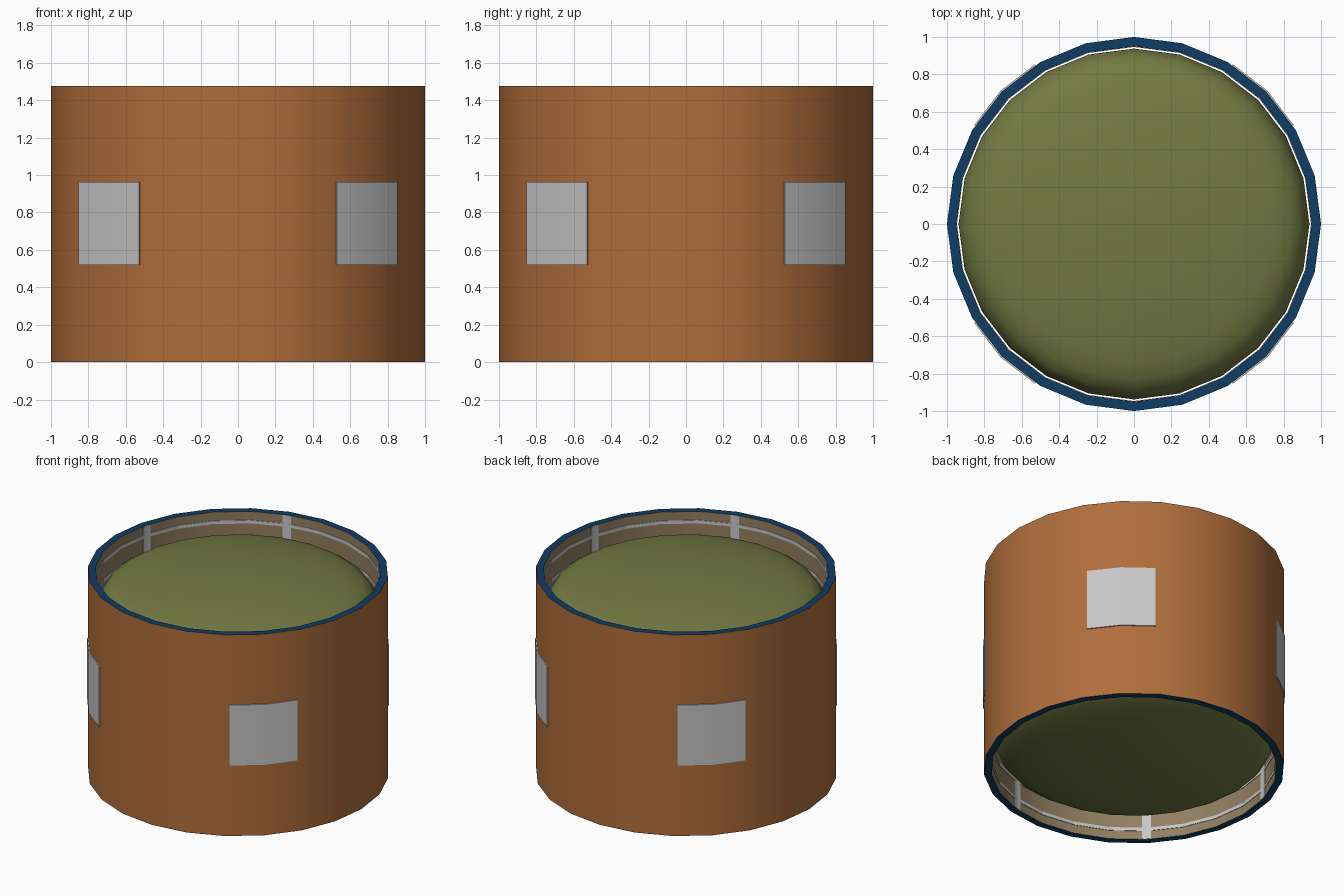
import bpy, bmesh, math

if "Cube" in bpy.data.objects:
    bpy.data.objects.remove(bpy.data.objects["Cube"])

SIDES, H = 24, 1.475
STEP = math.tau / SIDES


def material(name, rgb):
    m = bpy.data.materials.new(name)
    m.diffuse_color = (*rgb, 1)
    m.use_nodes = True
    m.node_tree.nodes["Principled BSDF"].inputs["Base Color"].default_value = m.diffuse_color
    return m


COPPER = material("copper brown", (0.430, 0.154, 0.044))
NAVY = material("navy blue", (0.005, 0.046, 0.125))
OLIVE = material("olive green", (0.171, 0.194, 0.056))
GREY = material("light grey", (0.570, 0.570, 0.570))
TAN = material("tan", (0.290, 0.215, 0.120))


def finish(name, bm, mats, rule=None, angle=30):
    bmesh.ops.remove_doubles(bm, verts=bm.verts, dist=1e-5)
    bmesh.ops.recalc_face_normals(bm, faces=bm.faces)
    bm.normal_update()
    if rule:
        for f in bm.faces:
            f.material_index = rule(f)
    me = bpy.data.meshes.new(name)
    bm.to_mesh(me)
    bm.free()
    for m in mats:
        me.materials.append(m)
    ob = bpy.data.objects.new(name, me)
    bpy.context.collection.objects.link(ob)
    bpy.ops.object.select_all(action='DESELECT')
    ob.select_set(True)
    bpy.context.view_layer.objects.active = ob
    bpy.ops.object.shade_smooth_by_angle(angle=math.radians(angle))
    return ob


def lathe(profile, closed):
    """Spin an (r, z) profile around z into a 24-sided shape."""
    bm = bmesh.new()
    vs = [bm.verts.new((r, 0, z)) for r, z in profile]
    n = len(vs)
    es = [bm.edges.new((vs[i], vs[(i + 1) % n])) for i in range(n if closed else n - 1)]
    bmesh.ops.spin(bm, geom=vs + es, cent=(0, 0, 0), axis=(0, 0, 1),
                   angle=math.tau, steps=SIDES, use_duplicate=False)
    return bm


def on_wall(a, r, z):
    """Point on the flat-sided wall of corner radius r at angle a."""
    k = r * math.cos(STEP / 2) / math.cos(a % STEP - STEP / 2)
    return (k * math.cos(a), k * math.sin(a), z)


def plate(bm, a0, a1, z0, z1, r0, r1):
    """Thin plate that follows the wall from angle a0 to a1."""
    corners = [k * STEP for k in range(-SIDES, 3 * SIDES) if a0 + 1e-4 < k * STEP < a1 - 1e-4]
    rings = [[bm.verts.new(on_wall(a, r, z)) for r, z in ((r0, z0), (r1, z0), (r1, z1), (r0, z1))]
             for a in [a0, *corners, a1]]
    for p, q in zip(rings, rings[1:]):
        for i in range(4):
            j = (i + 1) % 4
            bm.faces.new((p[i], p[j], q[j], q[i]))
    bm.faces.new(rings[0])
    bm.faces.new(rings[-1])


# Outer shell: brown outside, navy rims, tan inside
def shell_rule(f):
    c = f.calc_center_median()
    if abs(f.normal.z) > 0.5:
        return 1
    return 0 if math.hypot(c.x, c.y) > 0.96 else 2


finish("outer_shell", lathe([(1, 0), (1, H), (0.95, H), (0.95, 0)], True),
       [COPPER, NAVY, TAN], shell_rule)

# Inner tank with shallow domes and tight shoulders at both ends
top = [(0, 1.462), (0.2, 1.457), (0.4, 1.442), (0.6, 1.416), (0.74, 1.389),
       (0.83, 1.362), (0.885, 1.325), (0.92, 1.275), (0.938, 1.19)]
finish("inner_tank", lathe(top + [(r, H - z) for r, z in reversed(top)], False), [OLIVE], angle=40)

# Four grey plates on the outside
bm = bmesh.new()
for i in range(4):
    mid = math.radians(45 + 90 * i)
    half = math.radians(13.2)
    plate(bm, mid - half, mid + half, 0.52, 0.963, 0.995, 1.008)
finish("side_plates", bm, [GREY])

# Grey seams on the inside wall: six uprights and rings near each end
bm = bmesh.new()
for i in range(6):
    mid = math.radians(45 + 60 * i)
    plate(bm, mid - 0.032, mid + 0.032, 0.003, H - 0.003, 0.947, 0.951)
for z in (1.40, 1.26):
    for c in (z, H - z):
        for k in range(SIDES):
            plate(bm, k * STEP, (k + 1) * STEP, c - 0.012, c + 0.012, 0.9465, 0.951)
finish("inner_seams", bm, [GREY])
